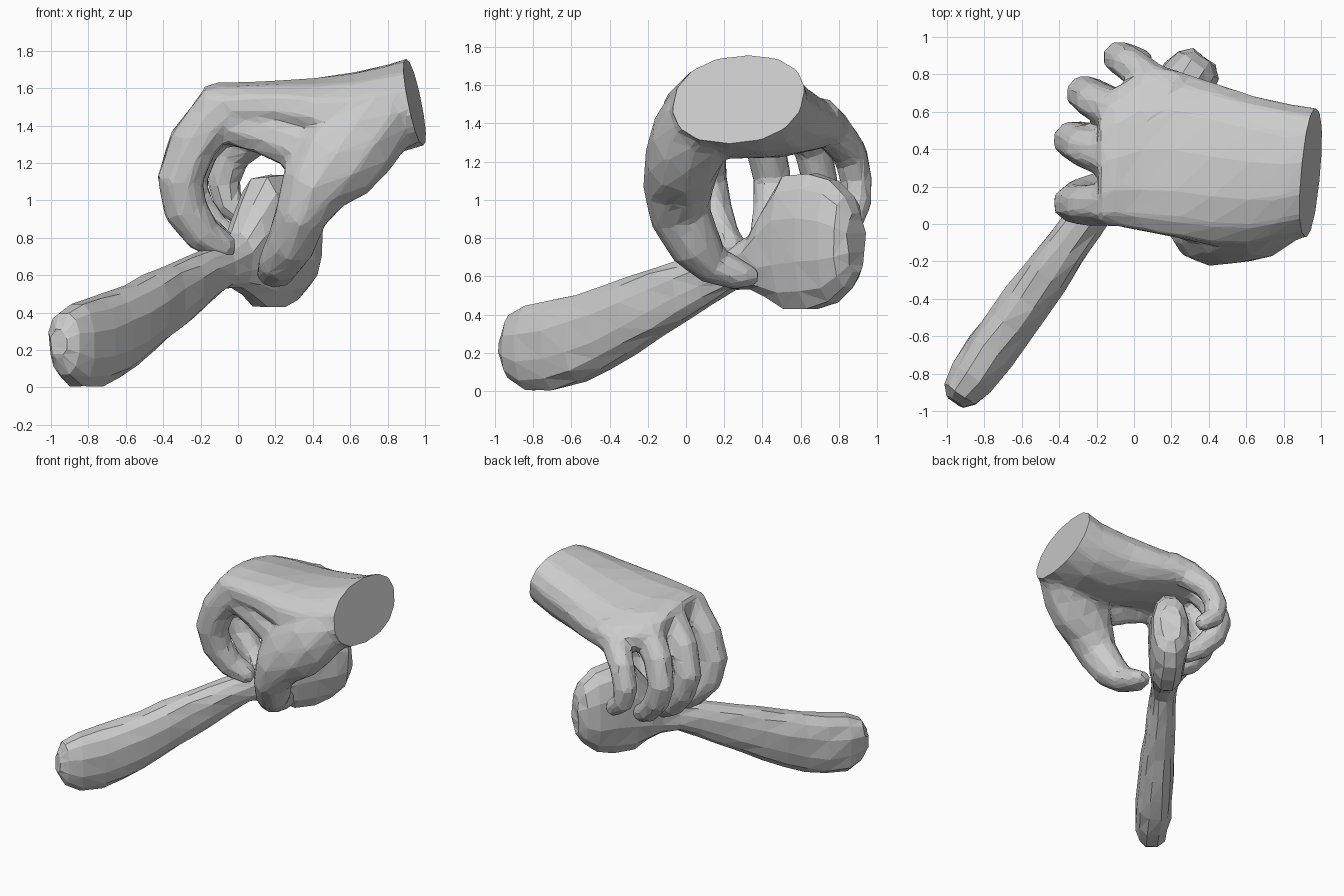
import bpy, bmesh, math, random
from mathutils import Vector

random.seed(4)
X, Y, Z = Vector((1, 0, 0)), Vector((0, 1, 0)), Vector((0, 0, 1))


def skin(bm, rings, jitter=0.0):
    """Skin a list of equal-length rings into a closed shell inside bm."""
    vs = [[bm.verts.new(p + Vector([random.uniform(-jitter, jitter) for _ in range(3)]))
           for p in r] for r in rings]
    n = len(vs[0])
    faces = [bm.faces.new(vs[0][::-1]), bm.faces.new(vs[-1])]
    for a, b in zip(vs, vs[1:]):
        for i in range(n):
            j = (i + 1) % n
            faces.append(bm.faces.new((a[i], a[j], b[j], b[i])))
    bmesh.ops.recalc_face_normals(bm, faces=faces)


def finish(bm, name):
    me = bpy.data.meshes.new(name)
    bm.to_mesh(me)
    bm.free()
    ob = bpy.data.objects.new(name, me)
    bpy.context.collection.objects.link(ob)
    return ob


def oval(c, u, v, n, power=2.0):
    """Superellipse ring around c with half axes u and v."""
    pts = []
    for i in range(n):
        a = 2 * math.pi * (i + 0.5) / n
        s, t = math.cos(a), math.sin(a)
        e = 2 / power
        pts.append(Vector(c) + u * math.copysign(abs(s) ** e, s)
                   + v * math.copysign(abs(t) ** e, t))
    return pts


def limb(bm, path, ref, n=8):
    """Tapered tube; path rows are x, y, z, half width along ref, half depth."""
    pts = [Vector(p[:3]) for p in path]
    rings = []
    for i, p in enumerate(path):
        t = (pts[min(i + 1, len(pts) - 1)] - pts[max(i - 1, 0)]).normalized()
        side = (ref - t * ref.dot(t)).normalized()
        other = t.cross(side)
        rings.append(oval(pts[i], side * p[3] * 1.05, other * p[4] * 1.05, n))
    # rounded tip
    rings.append(oval(pts[-1] + t * 0.6 * p[3], side * p[3] * 0.6, other * p[4] * 0.6, n))
    skin(bm, rings)


hand = bmesh.new()

# palm: x, y min, y max, z min, z max, drop toward the little finger, top shift in y
palm = [
    (1.08, -0.04, 0.60, 1.32, 1.80, 0.00, 0.06),
    (0.945, -0.06, 0.61, 1.30, 1.75, 0.00, 0.05),
    (0.80, -0.09, 0.63, 1.24, 1.72, 0.02, 0.05),
    (0.62, -0.12, 0.68, 1.22, 1.68, 0.03, 0.05),
    (0.42, -0.11, 0.75, 1.23, 1.645, 0.05, 0.04),
    (0.22, -0.07, 0.82, 1.27, 1.62, 0.07, 0.02),
    (0.05, -0.04, 0.82, 1.29, 1.615, 0.06, 0.0),
    (-0.10, -0.01, 0.73, 1.31, 1.625, 0.04, 0.0),
    (-0.19, 0.01, 0.62, 1.38, 1.60, 0.03, 0.0),
]
rings = []
for x, y0, y1, z0, z1, drop, shift in palm:
    u = Vector((0.035 if x > 0.7 else 0, (y1 - y0) / 2 * 1.02, -drop))
    v = Vector((-0.05 if x > 0.9 else 0, shift, (z1 - z0) / 2 * 1.02))
    rings.append(oval((x, (y0 + y1) / 2, (z0 + z1) / 2), u, v, 14, 2.25))
skin(hand, rings)

# index, middle, ring and little finger
limb(hand, [
    (0.06, 0.11, 1.46, .115, .14), (-0.11, 0.10, 1.47, .115, .15),
    (-0.24, 0.10, 1.30, .11, .13), (-0.31, 0.11, 1.11, .105, .125),
    (-0.28, 0.14, 0.95, .10, .12), (-0.19, 0.18, 0.82, .095, .10),
    (-0.07, 0.23, 0.74, .08, .08)], Y)
limb(hand, [
    (0.06, 0.34, 1.48, .12, .13), (-0.12, 0.36, 1.47, .12, .13),
    (-0.26, 0.41, 1.31, .105, .115), (-0.33, 0.45, 1.11, .10, .105),
    (-0.28, 0.45, 0.96, .10, .10), (-0.18, 0.43, 0.83, .095, .095),
    (-0.06, 0.40, 0.75, .075, .075)], Y)
limb(hand, [
    (0.10, 0.55, 1.46, .115, .13), (-0.07, 0.59, 1.44, .11, .13),
    (-0.21, 0.66, 1.28, .10, .11), (-0.265, 0.70, 1.10, .095, .10),
    (-0.22, 0.69, 0.96, .09, .095), (-0.12, 0.65, 0.84, .085, .085),
    (-0.01, 0.59, 0.77, .07, .07)], Y)
limb(hand, [
    (0.24, 0.70, 1.42, .11, .12), (0.10, 0.76, 1.37, .095, .12),
    (-0.03, 0.86, 1.24, .09, .095), (-0.08, 0.89, 1.10, .085, .09),
    (-0.05, 0.89, 0.98, .08, .08), (0.05, 0.87, 0.90, .065, .065)], Y)

# thumb, broad where it flows into the palm from the wrist
limb(hand, [
    (0.93, 0.18, 1.51, .16, .18), (0.77, 0.09, 1.43, .20, .20), (0.63, 0.03, 1.34, .25, .205),
    (0.51, -0.02, 1.20, .24, .19), (0.40, -0.04, 1.06, .18, .175),
    (0.335, -0.03, 0.92, .135, .155), (0.28, 0.05, 0.76, .125, .135),
    (0.22, 0.14, 0.66, .11, .10), (0.20, 0.27, 0.61, .10, .08),
    (0.20, 0.33, 0.60, .08, .06)], X, 10)
# web between thumb and index finger
limb(hand, [(0.50, -0.01, 1.24, .12, .18), (0.30, 0.01, 1.30, .10, .13),
            (0.12, 0.05, 1.37, .09, .12), (-0.04, 0.08, 1.42, .08, .12)], Y)

# fuse into one faceted skin
source = finish(hand, "hand_source")
m = source.modifiers.new("fuse", 'REMESH')
m.mode, m.voxel_size = 'VOXEL', 0.022
m = source.modifiers.new("relax", 'SMOOTH')
m.factor, m.iterations = 0.5, 4
m = source.modifiers.new("facets", 'DECIMATE')
m.ratio = 0.07
fused = bpy.data.meshes.new_from_object(source.evaluated_get(bpy.context.evaluated_depsgraph_get()))
bpy.data.objects.remove(source)

# slanted flat cut at the wrist
bm = bmesh.new()
bm.from_mesh(fused)
normal = Vector((0.035, 0.33, 0)).cross(Vector((-0.05, 0.0, 0.225)))
cut = bmesh.ops.bisect_plane(bm, geom=bm.verts[:] + bm.edges[:] + bm.faces[:],
                             plane_co=(0.945, 0.28, 1.525), plane_no=normal, clear_outer=True)
bmesh.ops.edgeloop_fill(bm, edges=[e for e in cut["geom_cut"] if isinstance(e, bmesh.types.BMEdge)])
for f in bm.faces:
    f.smooth = False
finish(bm, "hand")

# held club: y on its axis, z low, z high, half thickness (handle, neck, head)
club = [
    (-0.95, 0.16, 0.31, 0.05), (-0.91, 0.07, 0.40, 0.10), (-0.82, 0.01, 0.44, 0.13),
    (-0.68, 0.01, 0.475, 0.14), (-0.55, 0.055, 0.505, 0.14), (-0.42, 0.115, 0.55, 0.135),
    (-0.28, 0.20, 0.60, 0.13), (-0.14, 0.285, 0.65, 0.12), (0.0, 0.38, 0.69, 0.11),
    (0.12, 0.46, 0.725, 0.10), (0.25, 0.53, 0.75, 0.095), (0.36, 0.53, 0.82, 0.11),
    (0.44, 0.49, 0.97, 0.13), (0.53, 0.435, 1.12, 0.145), (0.66, 0.435, 1.14, 0.15),
    (0.77, 0.47, 1.10, 0.15), (0.85, 0.54, 1.02, 0.13), (0.89, 0.62, 0.93, 0.08),
]
across = Vector((0.81, -0.587, 0))
rings = [oval((-0.27 + 0.725 * y, y, (a + b) / 2), across * t, Z * (b - a) / 2 * 1.03, 12, 2.4)
         for y, a, b, t in club]
bm = bmesh.new()
skin(bm, rings, 0.007)
# uneven triangles of a carved surface
bmesh.ops.triangulate(bm, faces=bm.faces)
finish(bm, "held_club")
